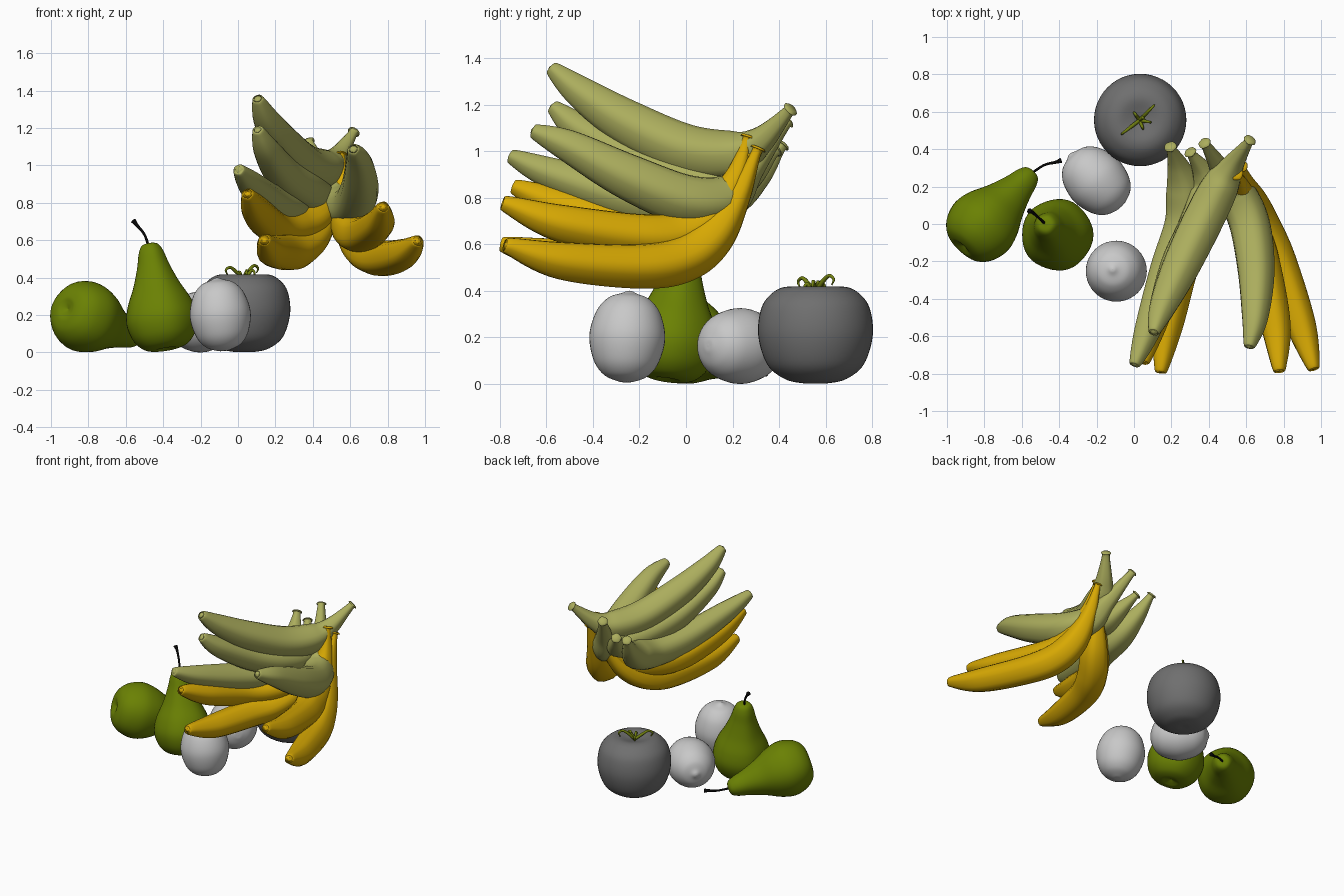
import bpy
import bmesh
from math import cos, sin, pi
from mathutils import Vector

default_cube = bpy.data.objects.get("Cube")
if default_cube:
    bpy.data.objects.remove(default_cube, do_unlink=True)


def make_material(name, color):
    mat = bpy.data.materials.new(name)
    mat.use_nodes = True
    mat.diffuse_color = (*color, 1)
    shader = next(n for n in mat.node_tree.nodes if n.type == "BSDF_PRINCIPLED")
    shader.inputs["Base Color"].default_value = (*color, 1)
    return mat


unripe = make_material("unripe banana green", (0.41, 0.42, 0.11))
ripe = make_material("ripe banana yellow", (0.69, 0.4, 0.001))
pear_skin = make_material("pear green", (0.145, 0.22, 0.001))
pale_grey = make_material("pale grey", (0.58, 0.58, 0.58))
dark_grey = make_material("dark grey", (0.16, 0.16, 0.16))
leaf_green = make_material("leaf green", (0.17, 0.22, 0.005))
stem_black = make_material("stem black", (0.002, 0.002, 0.002))


def smooth_points(points, steps):
    """Catmull-Rom samples through points of any dimension."""
    pts = [Vector(p) for p in points]
    pts = [2 * pts[0] - pts[1]] + pts + [2 * pts[-1] - pts[-2]]
    samples = []
    for a, b, c, d in zip(pts, pts[1:], pts[2:], pts[3:]):
        for i in range(steps):
            t = i / steps
            samples.append(b + (c - a) * t / 2
                           + (2 * a - 5 * b + 4 * c - d) * t * t / 2
                           + (3 * b - a - 3 * c + d) * t ** 3 / 2)
    return samples + [pts[-2]]


def skin_rings(name, rings, material):
    """Bridge closed rings of points and cap both ends."""
    bm = bmesh.new()
    loops = [[bm.verts.new(p) for p in ring] for ring in rings]
    for low, high in zip(loops, loops[1:]):
        for i in range(len(low)):
            j = (i + 1) % len(low)
            bm.faces.new((low[i], low[j], high[j], high[i]))
    bm.faces.new(loops[0][::-1])
    bm.faces.new(loops[-1])
    bmesh.ops.recalc_face_normals(bm, faces=bm.faces)
    mesh = bpy.data.meshes.new(name)
    bm.to_mesh(mesh)
    bm.free()
    mesh.materials.append(material)
    mesh.shade_smooth()
    obj = bpy.data.objects.new(name, mesh)
    bpy.context.collection.objects.link(obj)


def tube(name, path, radii, material, sides=20, ridge=0.0, steps=8):
    """Bent, tapering body with an optional five-sided swell."""
    samples = smooth_points([(*p, r) for p, r in zip(path, radii)], steps)
    centers = [s.to_3d() for s in samples]
    side, rings = Vector((1, 0, 0)), []
    for i, s in enumerate(samples):
        tangent = (centers[min(i + 1, len(centers) - 1)] - centers[max(i - 1, 0)]).normalized()
        side = (side - tangent * side.dot(tangent)).normalized()
        up = tangent.cross(side)
        ring = []
        for k in range(sides):
            a = 2 * pi * k / sides
            r = max(s[3], 0.002) * (1 + ridge * cos(5 * a))
            ring.append(centers[i] + side * (r * cos(a)) + up * (r * sin(a)))
        rings.append(ring)
    skin_rings(name, rings, material)


def lathe(name, base, tip, profile, material, sides=40, lobe=0.0):
    """Turned body along base to tip; profile holds (height, radius)."""
    base = Vector(base)
    turn = Vector((0, 0, 1)).rotation_difference(Vector(tip) - base)
    rings = []
    for h, r in smooth_points(profile, 6):
        ring = []
        for k in range(sides):
            a = 2 * pi * k / sides
            rr = max(r, 0.001) * (1 + lobe * cos(5 * a))
            ring.append(base + turn @ Vector((rr * cos(a), rr * sin(a), h)))
        rings.append(ring)
    skin_rings(name, rings, material)


# Bananas: each path runs from blossom tip to stem
green_paths = {
    "top": [(.11, -.565, 1.345), (.15, -.45, 1.25), (.24, -.25, 1.12), (.36, 0, 1.005),
            (.46, .2, .985), (.53, .32, 1.045), (.61, .435, 1.165)],
    "second": [(.11, -.56, 1.18), (.15, -.45, 1.09), (.24, -.22, .96), (.35, 0, .88),
               (.4, .18, .86), (.37, .28, .9), (.31, .37, .99)],
    "side": [(.62, -.64, 1.08), (.645, -.5, 1.02), (.65, -.25, .89), (.615, 0, .79),
             (.54, .17, .8), (.47, .28, .93), (.385, .42, 1.11)],
    "low": [(.01, -.735, .97), (.07, -.57, .9), (.18, -.25, .8), (.27, 0, .77),
            (.27, .18, .81), (.235, .31, .9), (.2, .4, 1.01)],
}
yellow_paths = {
    "upper_right": [(.055, -.72, .84), (.1, -.52, .76), (.19, -.22, .68), (.31, -.04, .67),
                    (.42, .09, .72), (.48, .18, .82), (.5, .22, .93)],
    "lower_right": [(.145, -.77, .595), (.18, -.54, .545), (.25, -.22, .535), (.33, -.04, .56),
                    (.42, .09, .65), (.49, .19, .8), (.54, .26, .97)],
    "upper_left": [(.775, -.765, .77), (.755, -.54, .69), (.68, -.2, .635), (.615, -.02, .645),
                   (.58, .11, .725), (.56, .21, .88), (.55, .26, 1.04)],
    "lower_left": [(.955, -.755, .59), (.89, -.54, .53), (.77, -.2, .505), (.68, -.01, .54),
                   (.62, .12, .64), (.585, .225, .81), (.575, .3, .99)],
}


def banana(name, path, radii, material):
    # Round off the tip and flare the cut stem into a knob
    first, last = Vector(path[0]), Vector(path[-1])
    out = (first - Vector(path[1])).normalized()
    pull = (last - Vector(path[-2])).normalized()
    full = [first + out * 0.027, first + out * 0.02, *path, last + pull * 0.02, last + pull * 0.03]
    tube(name, full, [0.004, 0.018, *radii, 0.034, 0.026], material, ridge=0.035)


for label, path in green_paths.items():
    banana("green_banana_" + label, path, [.036, .07, .098, .108, .1, .06, .026], unripe)
for label, path in yellow_paths.items():
    banana("yellow_banana_" + label, path, [.038, .08, .095, .1, .09, .053, .022], ripe)

# Pears: one standing, one lying on its side
pear_profile = [(.02, 0), (.006, .035), (0, .07), (.02, .125), (.075, .17), (.16, .191),
                (.25, .172), (.35, .125), (.45, .088), (.53, .066), (.57, .042), (.58, 0)]
lathe("standing_pear", (-.385, -.08, .018), (-.475, 0, .59), pear_profile, pear_skin, lobe=0.015)
lathe("lying_pear", (-.92, -.127, .236), (-.54, .28, .075), pear_profile, pear_skin, lobe=0.01)
stem_radii = [.007, .007, .009, .015]
tube("standing_pear_stem", [(-.475, 0, .56), (-.5, .025, .63), (-.54, .06, .68), (-.56, .07, .705)],
     stem_radii, stem_black, sides=8)
tube("lying_pear_stem", [(-.55, .27, .08), (-.48, .315, .06), (-.42, .33, .05), (-.39, .34, .045)],
     stem_radii, stem_black, sides=8)

# Pale oval fruits with a small nipple at the end
oval_profile = [(0, 0), (.004, .035), (.03, .095), (.09, .14), (.195, .163), (.3, .138),
                (.36, .09), (.382, .035), (.392, .014), (.395, 0)]
lathe("upright_oval_fruit", (-.075, -.262, .008), (-.115, -.242, .4), oval_profile, pale_grey)
lathe("lying_oval_fruit", (-.065, .095, .166), (-.345, .375, .16), oval_profile, pale_grey)

# Round fruit with a dimpled top
lathe("round_fruit", (.033, .556, 0), (.033, .556, 1),
      [(.004, 0), (.004, .06), (.023, .135), (.085, .208), (.21, .246), (.33, .231),
       (.395, .18), (.418, .12), (.405, .05), (.39, 0)], dark_grey, sides=48)

# Thin curled leaves and stalk on the round fruit
for i, (angle, reach, top) in enumerate([(.8, .11, .465), (2.2, .05, .43), (3.8, .12, .455),
                                         (5.1, .05, .43), (6.1, .06, .44)]):
    leaf = [Vector((.03 + cos(angle) * reach * f, .555 + sin(angle) * reach * f, z))
            for f, z in ((0, .395), (.4, top - .025), (.75, top), (1, top - .015), (.9, top - .04))]
    tube(f"calyx_leaf_{i + 1}", leaf, [.01, .01, .008, .006, .003], leaf_green, sides=8)
tube("calyx_stalk", [(.03, .555, .38), (.035, .56, .41), (.05, .57, .44)],
     [.013, .009, .01], leaf_green, sides=8)
